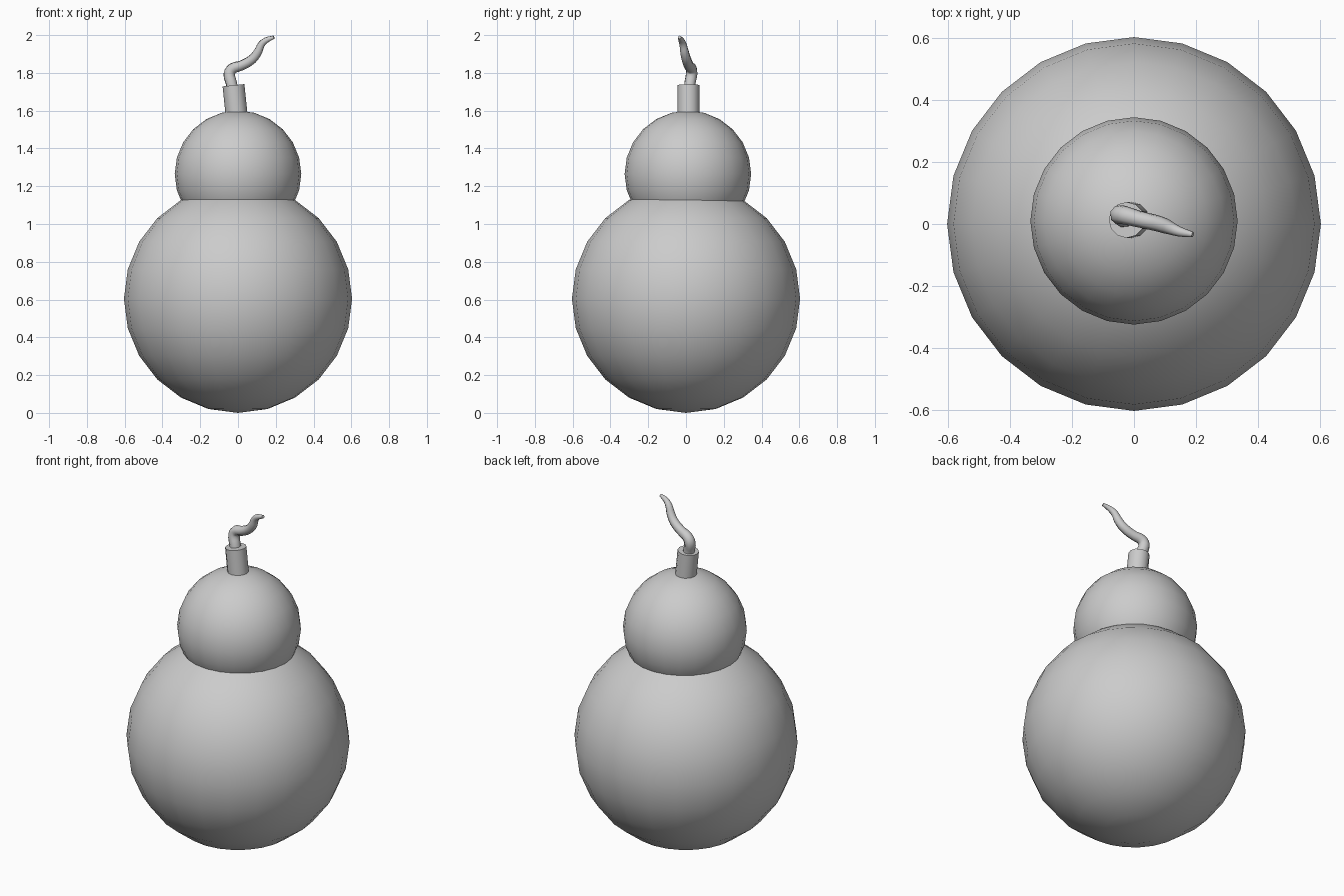
import bpy
from math import radians

cube = bpy.data.objects.get("Cube")
if cube:
    bpy.data.objects.remove(cube, do_unlink=True)

# One plain grey for the whole model
GREY = (0.6, 0.6, 0.6, 1.0)
grey = bpy.data.materials.new("plain grey")
grey.use_nodes = True
grey.diffuse_color = GREY
grey.node_tree.nodes["Principled BSDF"].inputs["Base Color"].default_value = GREY


def finish(name, smooth_angle=40):
    obj = bpy.context.object
    obj.name = name
    obj.data.materials.clear()
    obj.data.materials.append(grey)
    bpy.ops.object.shade_smooth_by_angle(angle=radians(smooth_angle))
    return obj


def ball(name, radius, location):
    bpy.ops.mesh.primitive_uv_sphere_add(segments=24, ring_count=12, radius=radius, location=location)
    finish(name)


# Round body and head
ball("body", 0.604, (0, 0, 0.604))
ball("head", 0.335, (0, 0.01, 1.265))

# Tilted collar holding the cord
bpy.ops.mesh.primitive_cylinder_add(vertices=12, radius=0.058, depth=0.19,
                                    location=(-0.014, 0.013, 1.64),
                                    rotation=(0, radians(-6), 0))
finish("collar")

# Wavy tapering cord: position and radius at each bend
PATH = [
    ((-0.025, 0.018, 1.69), 0.031),
    ((-0.035, 0.021, 1.745), 0.031),
    ((-0.046, 0.03, 1.795), 0.032),
    ((-0.03, 0.028, 1.822), 0.03),
    ((0.015, 0.016, 1.838), 0.027),
    ((0.075, 0.002, 1.872), 0.026),
    ((0.105, -0.008, 1.91), 0.024),
    ((0.124, -0.016, 1.95), 0.02),
    ((0.148, -0.025, 1.972), 0.016),
    ((0.19, -0.034, 1.989), 0.009),
]
curve = bpy.data.curves.new("cord", "CURVE")
curve.dimensions = "3D"
curve.bevel_depth = 1.0
curve.bevel_resolution = 2
curve.resolution_u = 3
curve.use_fill_caps = True
spline = curve.splines.new("BEZIER")
spline.bezier_points.add(len(PATH) - 1)
for point, (position, radius) in zip(spline.bezier_points, PATH):
    point.co = position
    point.radius = radius
    point.handle_left_type = point.handle_right_type = "AUTO"
cord = bpy.data.objects.new("cord", curve)
bpy.context.collection.objects.link(cord)
bpy.ops.object.select_all(action="DESELECT")
cord.select_set(True)
bpy.context.view_layer.objects.active = cord
bpy.ops.object.convert(target="MESH")
finish("cord", 60)
